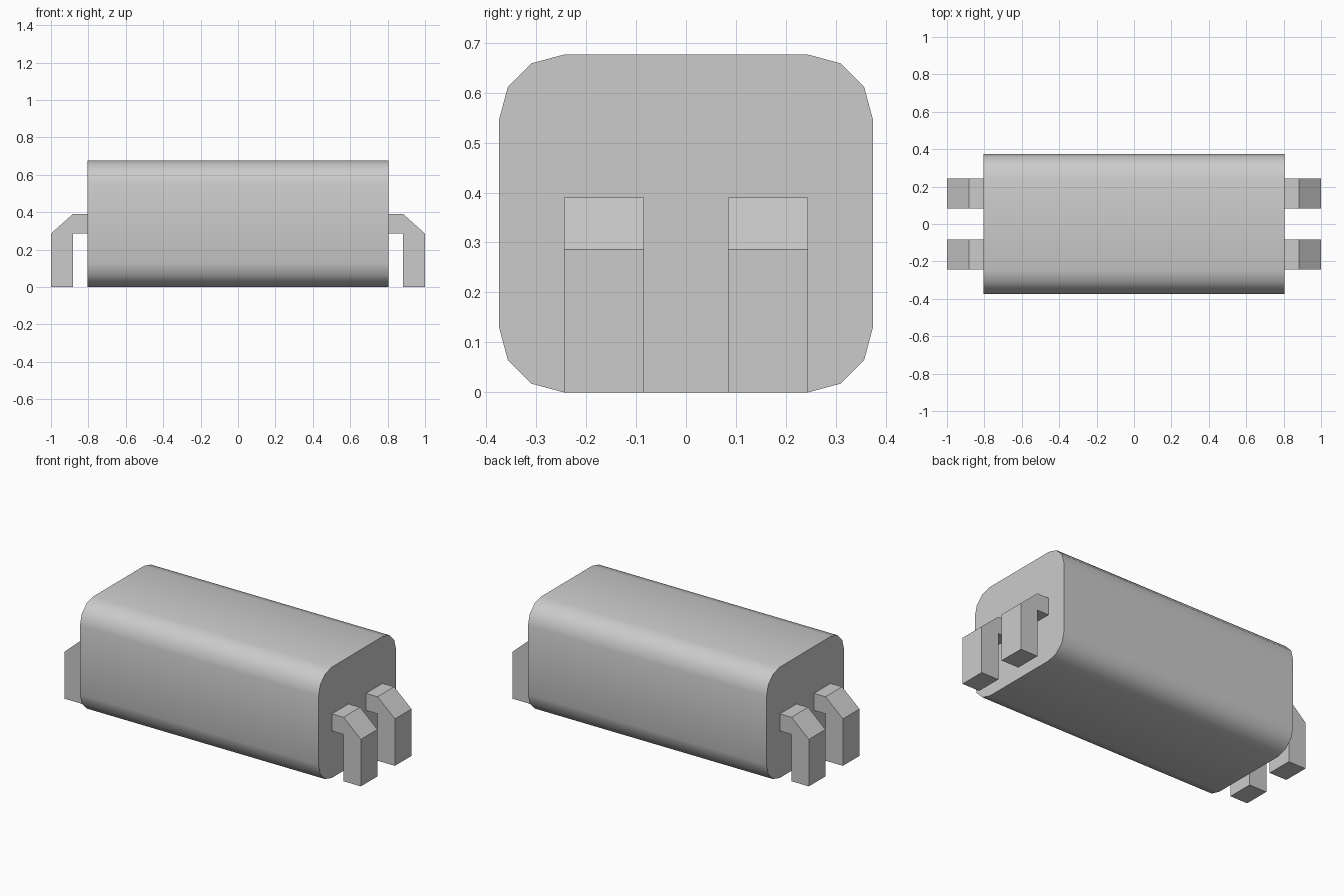
import bpy, bmesh
from math import sin, cos, radians

if "Cube" in bpy.data.objects:
    bpy.data.objects.remove(bpy.data.objects["Cube"])


def extrude_profile(name, points, offset):
    """Extrude a closed planar outline into a capped solid."""
    bm = bmesh.new()
    face = bm.faces.new([bm.verts.new(p) for p in points])
    result = bmesh.ops.extrude_face_region(bm, geom=[face], use_keep_orig=True)
    verts = [v for v in result["geom"] if isinstance(v, bmesh.types.BMVert)]
    bmesh.ops.translate(bm, verts=verts, vec=offset)
    bmesh.ops.recalc_face_normals(bm, faces=bm.faces)
    mesh = bpy.data.meshes.new(name)
    bm.to_mesh(mesh)
    bm.free()
    obj = bpy.data.objects.new(name, mesh)
    bpy.context.collection.objects.link(obj)
    return obj


# Body: rounded block with three segments per corner, running along x
HALF_LENGTH, HALF_WIDTH, HEIGHT, RADIUS = 0.805, 0.374, 0.676, 0.129
outline = []
for corner, (sy, sz) in enumerate([(1, 1), (-1, 1), (-1, -1), (1, -1)]):
    cy = sy * (HALF_WIDTH - RADIUS)
    cz = HEIGHT / 2 + sz * (HEIGHT / 2 - RADIUS)
    for step in range(4):
        a = radians(corner * 90 + step * 30)
        outline.append((-HALF_LENGTH, cy + RADIUS * cos(a), cz + RADIUS * sin(a)))
body = extrude_profile("body", outline, (2 * HALF_LENGTH, 0, 0))
bpy.context.view_layer.objects.active = body
body.select_set(True)
bpy.ops.object.shade_smooth_by_angle(angle=radians(40))

# Pins: bent legs, two at each end
PIN = [(0.805, 0.39), (0.883, 0.39), (1.0, 0.286), (1.0, 0.0),
       (0.883, 0.0), (0.883, 0.286), (0.805, 0.286)]
for side, sx in (("left", -1), ("right", 1)):
    for row, y in (("front", -0.244), ("back", 0.084)):
        extrude_profile(f"{side}_{row}_pin", [(sx * x, y, z) for x, z in PIN],
                        (0, 0.16, 0))
